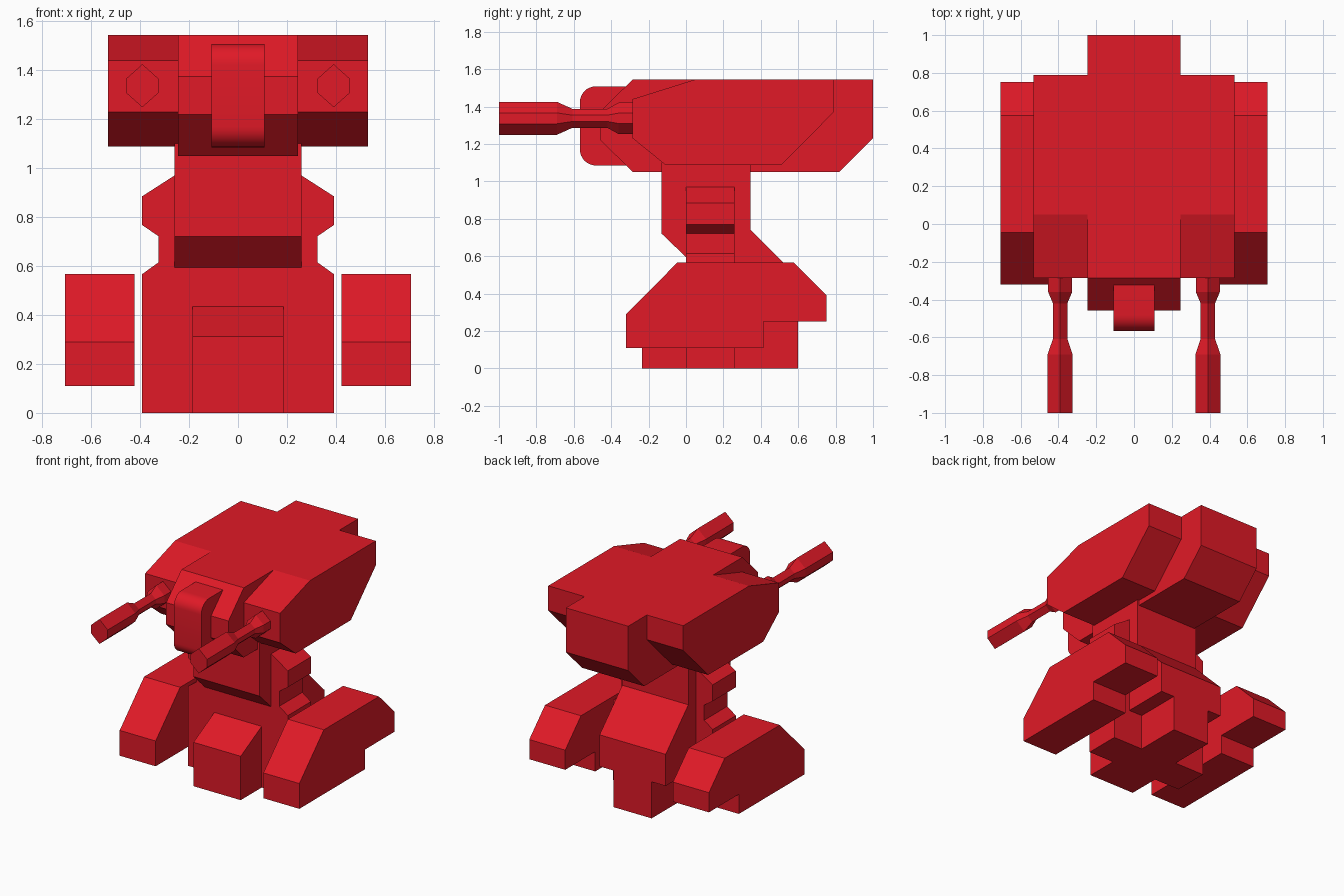
import bpy, bmesh
from math import sin, cos, pi

if "Cube" in bpy.data.objects:
    bpy.data.objects.remove(bpy.data.objects["Cube"])

red = bpy.data.materials.new("red_paint")
red.diffuse_color = (0.75, 0.01, 0.02, 1)
red.use_nodes = True
red.node_tree.nodes["Principled BSDF"].inputs["Base Color"].default_value = red.diffuse_color


def finish(bm, name):
    bmesh.ops.recalc_face_normals(bm, faces=bm.faces)
    mesh = bpy.data.meshes.new(name)
    bm.to_mesh(mesh)
    bm.free()
    mesh.materials.append(red)
    obj = bpy.data.objects.new(name, mesh)
    bpy.context.collection.objects.link(obj)
    return obj


def loft(name, rings):
    """Closed solid skinned through matching rings of points."""
    bm = bmesh.new()
    vs = [[bm.verts.new(p) for p in r] for r in rings]
    n = len(rings[0])
    for a, b in zip(vs, vs[1:]):
        for i in range(n):
            j = (i + 1) % n
            bm.faces.new((a[i], a[j], b[j], b[i]))
    bm.faces.new(vs[0])
    bm.faces.new(vs[-1])
    return finish(bm, name)


def side_prism(name, profile, x0, x1):
    """Side profile (y, z) extruded along x."""
    return loft(name, [[(x, y, z) for y, z in profile] for x in (x0, x1)])


# Head: long central block
side_prism("head_centre", [(-.285, 1.545), (1, 1.545), (1, 1.23), (.82, 1.05),
                           (-.285, 1.05), (-.457, 1.22), (-.457, 1.375)], -.245, .245)

# Nose block with rounded front edges
r, front, low, top = .085, -.567, 1.085, 1.508
arc = [i * pi / 16 for i in range(9)]
nose = [(-.25, top)]
nose += [(front + r - r * sin(a), top - r + r * cos(a)) for a in arc]
nose += [(front + r - r * cos(a), low + r - r * sin(a)) for a in arc]
nose += [(-.25, low)]
nose_obj = side_prism("nose", nose, -.108, .108)
bpy.context.view_layer.objects.active = nose_obj
nose_obj.select_set(True)
bpy.ops.object.shade_smooth_by_angle(angle=pi / 6)

# Body: neck above, sloping back below
side_prism("body", [(-.13, 1.1), (.345, 1.1), (.345, .74), (.6, .485), (.6, .26),
                    (.1, .26), (.1, .595), (0, .595), (-.13, .72)], -.26, .26)

# Cross plate with shoulder notches, front outline extruded along y
half = [(.26, .97), (.392, .885), (.392, .768), (.325, .722),
        (.325, .615), (.392, .567), (.392, 0)]
outline = half + [(-x, z) for x, z in reversed(half)]
loft("cross_plate", [[(x, y, z) for x, z in outline] for y in (0, .26)])

# Feet under the body
side_prism("front_foot", [(-.235, 0), (-.235, .312), (0, .435), (.1, .435), (.1, 0)], -.186, .186)
side_prism("back_foot", [(.2, 0), (.2, .3), (.6, .3), (.6, 0)], -.15, .15)

# Paired parts on both sides
cheek = [(.05, 1.545), (.79, 1.545), (.79, 1.37), (.51, 1.088),
         (-.11, 1.088), (-.285, 1.23), (-.285, 1.44)]
leg = [(-.32, .11), (-.32, .29), (-.045, .567), (.575, .567),
       (.752, .39), (.752, .25), (.415, .25), (.415, .11)]
hexagon = [(0, 1), (1, .33), (1, -.33), (0, -1), (-1, -.33), (-1, .33)]
gun_stations = [(-1, 1), (-.69, 1), (-.608, .58), (-.42, .58), (-.36, .96), (-.2, .96)]
for side, s in (("left", -1), ("right", 1)):
    side_prism(side + "_head_side", cheek, s * .24, s * .531)
    side_prism(side + "_leg", leg, s * .424, s * .707)
    # Hexagonal barrel with a narrow waist
    loft(side + "_barrel", [[(s * .391 + .066 * k * u, y, 1.337 + .088 * k * v)
                             for u, v in hexagon] for y, k in gun_stations])
